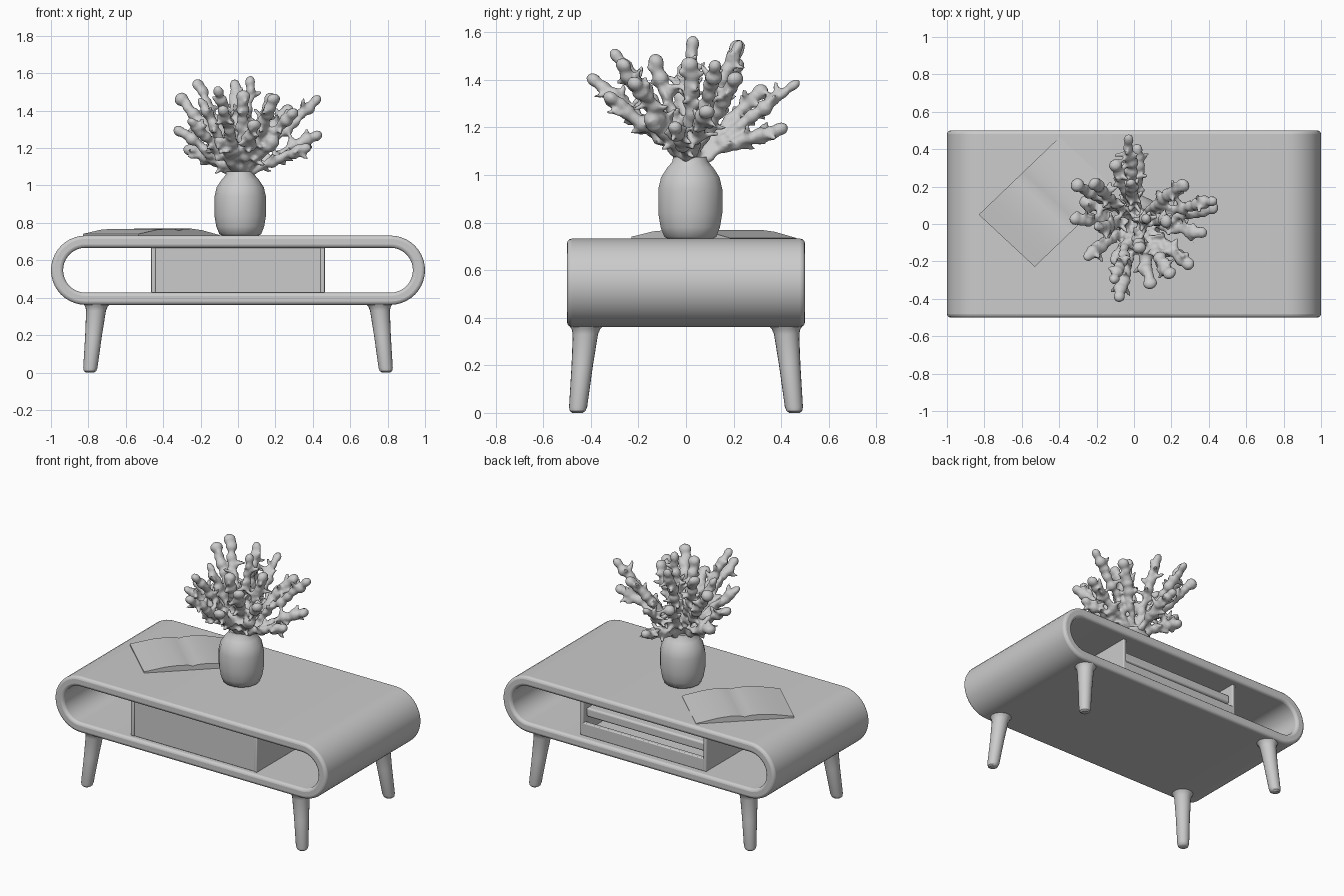
import bpy, bmesh, math, random
from mathutils import Vector, Matrix

if "Cube" in bpy.data.objects:
    bpy.data.objects.remove(bpy.data.objects["Cube"])

random.seed(4)


def finish(name, bm, angle=35, bevel=0.0):
    bmesh.ops.recalc_face_normals(bm, faces=bm.faces[:])
    mesh = bpy.data.meshes.new(name)
    bm.to_mesh(mesh)
    bm.free()
    obj = bpy.data.objects.new(name, mesh)
    bpy.context.collection.objects.link(obj)
    bpy.ops.object.select_all(action='DESELECT')
    obj.select_set(True)
    bpy.context.view_layer.objects.active = obj
    if bevel:
        mod = obj.modifiers.new("rounded_edges", 'BEVEL')
        mod.width, mod.segments = bevel, 3
        mod.limit_method, mod.angle_limit = 'ANGLE', math.radians(40)
    bpy.ops.object.shade_smooth_by_angle(angle=math.radians(angle))
    return obj


def box(name, lo, hi, bevel=0.006):
    bm = bmesh.new()
    lo, hi = Vector(lo), Vector(hi)
    size = hi - lo
    bmesh.ops.create_cube(bm, size=1, matrix=Matrix.Translation((lo + hi) / 2)
                          @ Matrix.Diagonal((*size, 1)))
    return finish(name, bm, bevel=bevel)


def loft(name, rings, sides, angle=35):
    # Rings are (x, y, z, radius), joined and capped
    bm = bmesh.new()
    loops = [[bm.verts.new((x + r * math.cos(2 * math.pi * i / sides),
                            y + r * math.sin(2 * math.pi * i / sides), z))
              for i in range(sides)] for x, y, z, r in rings]
    for a, b in zip(loops, loops[1:]):
        for i in range(sides):
            j = (i + 1) % sides
            bm.faces.new((a[i], a[j], b[j], b[i]))
    bm.faces.new(loops[0])
    bm.faces.new(loops[-1])
    return finish(name, bm, angle)


def stadium(cx, cz, r, steps=20):
    pts = []
    for side in (1, -1):
        for i in range(steps + 1):
            a = -math.pi / 2 + math.pi * i / steps
            pts.append((side * (cx + r * math.cos(a)), cz + side * r * math.sin(a)))
    return pts


# Table shell: hollow rounded tube running front to back
bm = bmesh.new()
loops = [[bm.verts.new((x, y, z)) for x, z in stadium(0.815, 0.547, r)]
         for y, r in ((-0.5, 0.185), (0.5, 0.185), (0.5, 0.12), (-0.5, 0.12))]
n = len(loops[0])
for k in range(4):
    a, b = loops[k], loops[(k + 1) % 4]
    for i in range(n):
        j = (i + 1) % n
        bm.faces.new((a[i], a[j], b[j], b[i]))
finish("table_shell", bm, bevel=0.018)

# Centre compartment, closed in front and partly open at the back
box("compartment_front", (-0.455, -0.46, 0.425), (0.455, -0.435, 0.67))
for side, x in (("left", -0.452), ("right", 0.452)):
    box(side + "_compartment_side", (x - 0.012, -0.465, 0.425), (x + 0.012, 0.45, 0.672))
box("compartment_floor", (-0.45, -0.44, 0.425), (0.45, 0.44, 0.445))
box("compartment_back_lip", (-0.45, 0.42, 0.425), (0.45, 0.45, 0.51))
box("stored_slab", (-0.44, -0.4, 0.54), (0.44, 0.42, 0.60), 0.012)

# Splayed legs with a small flare where they meet the shell
for fb, sy in (("front", -1), ("back", 1)):
    for lr, sx in (("left", -1), ("right", 1)):
        prof = ((0.0, 0.022), (0.008, 0.033), (0.025, 0.038), (0.2, 0.045),
                (0.33, 0.053), (0.352, 0.060), (0.372, 0.075))
        loft(f"{fb}_{lr}_leg",
             [(sx * (0.792 - 0.1 * z), sy * (0.456 - 0.1 * z), z, r) for z, r in prof], 20)

# Vase with soft facets
vase = ((0.728, 0.09), (0.74, 0.112), (0.78, 0.128), (0.84, 0.138), (0.94, 0.138),
        (0.99, 0.126), (1.03, 0.100), (1.055, 0.078), (1.075, 0.074), (1.075, 0.05))
loft("vase", [(0.012, 0.018, z, r) for z, r in vase], 14, 40)

# Open book lying diagonally: page curve swept along the spine
page = ((0, 0.0), (0, 0.014), (0.05, 0.022), (0.13, 0.036), (0.21, 0.041), (0.27, 0.039),
        (0.30, 0.031), (0.33, 0.039), (0.39, 0.042), (0.47, 0.034), (0.55, 0.018),
        (0.60, 0.008), (0.60, 0.0))
origin, along, spine = Vector((-0.83, 0.05, 0.727)), Vector((0.72, 0.69, 0)), Vector((0.73, -0.68, 0))
bm = bmesh.new()
ends = [[bm.verts.new(origin + along * u + spine * d + Vector((0, 0, h))) for u, h in page]
        for d in (0.0, 0.41)]
for i in range(len(page)):
    j = (i + 1) % len(page)
    bm.faces.new((ends[0][i], ends[0][j], ends[1][j], ends[1][i]))
for e in ends:
    bm.faces.new(e)
finish("open_book", bm)

# Bouquet: lumpy stems with leaf sprigs, fused into one mass
tips = [(-.03, .47, 1.38), (.02, .41, 1.2), (.27, .22, 1.42), (.43, .13, 1.47),
        (.43, .09, 1.28), (.38, -.05, 1.21), (.30, -.22, 1.40), (.2, -.28, 1.47),
        (.09, -.33, 1.33), (-.08, -.40, 1.41), (-.11, -.30, 1.52), (-.26, -.18, 1.35),
        (-.33, .02, 1.30), (-.31, .22, 1.47), (-.22, .22, 1.56), (.07, .03, 1.57),
        (-.02, .22, 1.56), (-.2, -.02, 1.45), (.18, .02, 1.48), (-.27, .12, 1.2),
        (.03, -.14, 1.5), (-.1, .32, 1.36), (.2, -.16, 1.24), (-.1, -.2, 1.25)]
bm = bmesh.new()


def blob(p, direction, length, r):
    rot = Vector(direction).to_track_quat('Z', 'Y').to_matrix().to_4x4()
    bmesh.ops.create_icosphere(bm, subdivisions=2, radius=1, matrix=Matrix.Translation(p)
                               @ rot @ Matrix.Diagonal((r, r * random.uniform(.7, 1), length, 1)))


def jitter(s):
    return Vector([random.uniform(-s, s) for _ in range(3)])


root = Vector((0.012, 0.018, 1.04))
for tip in map(Vector, tips):
    mid = root.lerp(tip, 0.5) + Vector((0, 0, 0.02))
    steps = 11
    for i in range(steps):
        t = i / (steps - 1)
        p = root * (1 - t) ** 2 + mid * 2 * t * (1 - t) + tip * t * t
        d = (mid - root).lerp(tip - mid, t).normalized()
        r = (0.017 + 0.018 * min(1, t * 1.6)) * random.uniform(0.8, 1.15)
        blob(p + jitter(0.007) - d * 0.02 * t, d, 0.036, r)
        # Side leaves on the middle of each stem
        if 0.25 < t < 0.9:
            for _ in range(2):
                out = (d * 0.9 + jitter(1.0)).normalized()
                blob(p + out * 0.04, out, random.uniform(0.035, 0.055), 0.014)
bouquet = finish("bouquet", bm, 50)
remesh = bouquet.modifiers.new("fuse", 'REMESH')
remesh.mode, remesh.voxel_size, remesh.use_smooth_shade = 'VOXEL', 0.011, True
